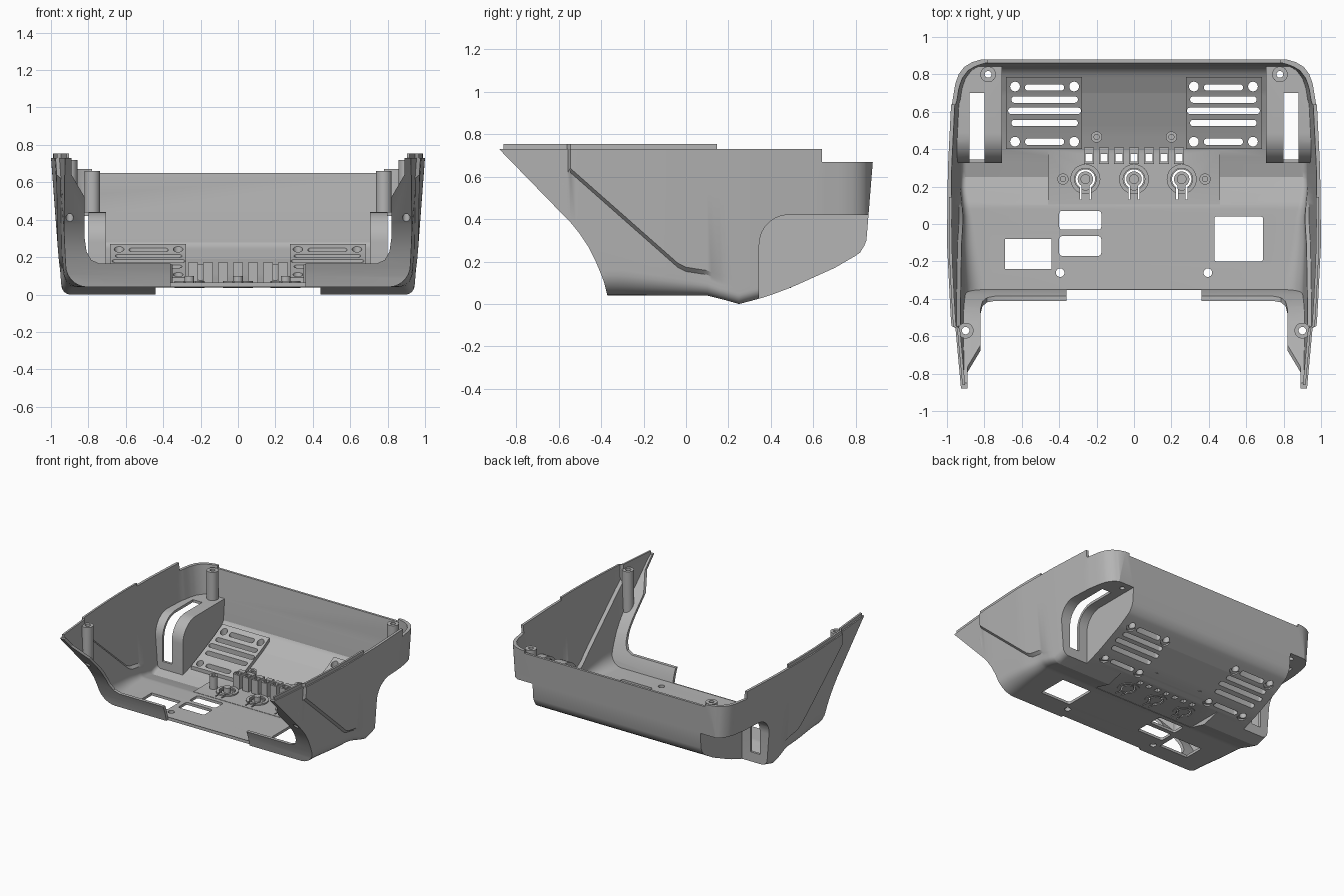
import bpy, bmesh, math

cube = bpy.data.objects.get("Cube")
if cube:
    bpy.data.objects.remove(cube, do_unlink=True)

T = 0.02        # wall thickness
gray = bpy.data.materials.new("light gray plastic")
gray.use_nodes = True
gray.diffuse_color = (0.46, 0.46, 0.46, 1)
gray.node_tree.nodes["Principled BSDF"].inputs["Base Color"].default_value = (0.46, 0.46, 0.46, 1)


def finish(name, bm):
    bmesh.ops.recalc_face_normals(bm, faces=bm.faces)
    me = bpy.data.meshes.new(name)
    bm.to_mesh(me)
    bm.free()
    ob = bpy.data.objects.new(name, me)
    bpy.context.collection.objects.link(ob)
    return ob


def make(name, *solids):
    """Each solid is (axis, outline, low, high)."""
    bm = bmesh.new()
    place = {"x": lambda a, b, c: (c, a, b),
             "y": lambda a, b, c: (a, c, b),
             "z": lambda a, b, c: (a, b, c)}
    for axis, pts, lo, hi in solids:
        ends = [[bm.verts.new(place[axis](a, b, c)) for a, b in pts] for c in (lo, hi)]
        bm.faces.new(ends[0])
        bm.faces.new(ends[1])
        for i in range(len(pts)):
            j = (i + 1) % len(pts)
            bm.faces.new((ends[0][i], ends[0][j], ends[1][j], ends[1][i]))
    return finish(name, bm)


def combine(ob, tool, op="DIFFERENCE", keep=False):
    mod = ob.modifiers.new("cut", "BOOLEAN")
    mod.operation, mod.solver, mod.object = op, "EXACT", tool
    bpy.context.view_layer.update()
    dg = bpy.context.evaluated_depsgraph_get()
    me = bpy.data.meshes.new_from_object(ob.evaluated_get(dg))
    ob.modifiers.clear()
    ob.data = me
    if not keep:
        bpy.data.objects.remove(tool, do_unlink=True)


def arc(cx, cy, r, a0, a1, n):
    return [(cx + r * math.cos(math.radians(a0 + (a1 - a0) * i / n)),
             cy + r * math.sin(math.radians(a0 + (a1 - a0) * i / n))) for i in range(n + 1)]


def circle(cx, cy, r, n=24):
    return arc(cx, cy, r, 0, 360, n)[:-1]


def rect(x0, x1, y0, y1, r=0):
    if not r:
        return [(x0, y0), (x1, y0), (x1, y1), (x0, y1)]
    return (arc(x1 - r, y1 - r, r, 0, 90, 5) + arc(x0 + r, y1 - r, r, 90, 180, 5)
            + arc(x0 + r, y0 + r, r, 180, 270, 5) + arc(x1 - r, y0 + r, r, 270, 360, 5))


def interp(table, t):
    for (a, va), (b, vb) in zip(table, table[1:]):
        if t <= b:
            return va + (vb - va) * max(0, (t - a) / (b - a))
    return table[-1][1]


WIDTH = [(-1, .93), (-.88, .945), (-.5, .98), (-.1, 1), (.3, .995), (.64, .978), (.75, .96),
         (.8, .942), (.84, .912), (.865, .87), (.88, .82), (.95, .72)]
BELLY = [(.1, .04), (.18, .02), (.25, 0), (.38, .035), (.5, .08), (.7, .17),
         (.8, .228), (.83, .25), (.85, .3), (.95, .4)]
STEP = [(.05, .02), (.2, 0)]
ROUND = [(-.3, .12), (.15, .05)]


# Hull: U-shaped sections lofted along y, with the diagonal side step
def section(y, t):
    zb = interp(BELLY, y) + t
    r = interp(ROUND, y) - t
    w = interp(WIDTH, y + (t if y > .64 else 0)) - t
    d = interp(STEP, y)
    front = y < -.55
    zc = .6 if front else max(.58 - (y + .5) * .883, zb + r + .04)
    wall = lambda z, inset: w - inset - .055 * (.73 - z) / .73
    upper = d if front else 0
    pts = [(wall(z, upper), z) for z in (.9, (.92 + zc) / 2, zc + .02)]
    foot = zb + r
    pts += [(wall(z, d), z) for z in (zc, (zc + foot) / 2)]
    pts += arc(wall(foot, d) - r, foot, r, 0, -90, 7)
    return pts + [(-x, z) for x, z in reversed(pts)]


def hull(name, t):
    ys = [-1 + .04 * i for i in range(41)] + [.64 + .02 * i for i in range(15)]
    ys = sorted(ys + [-.556, -.545, .1, .18, .25, .85, .865])
    bm = bmesh.new()
    rings = [[bm.verts.new((x, y, z)) for x, z in section(y, t)] for y in ys]
    n = len(rings[0])
    for a, b in zip(rings, rings[1:]):
        for i in range(n):
            j = (i + 1) % n
            bm.faces.new((a[i], a[j], b[j], b[i]))
    bm.faces.new(rings[0])
    bm.faces.new(rings[-1])
    return finish(name, bm)


# Side outlines that trim the hull and its hollow
FRONT = [(-.88, .73), (-.54, .38), (-.5, .33), (-.46, .27), (-.425, .2), (-.4, .14), (-.385, .1), (-.37, .04), (-.368, -.1)]
outer_side = FRONT + [(.83, -.1), (.85, .3), (.88, .67), (.64, .67), (.64, .73)]
inner_side = ([(-.96, .842)] + [(y + .022, z + .008) for y, z in FRONT[1:]]
              + [(.81, -.1), (.83, .3), (.866, .72), (.87, .842)])
shell = hull("shell", 0)
combine(shell, make("trim", ("x", outer_side, -1.5, 1.5)), "INTERSECT")
envelope = shell.copy()
envelope.data = shell.data.copy()
bpy.context.collection.objects.link(envelope)
hollow = hull("hollow", T)
combine(hollow, make("trim", ("x", inner_side, -1.5, 1.5)), "INTERSECT")

# Rear corner pockets with a rounded ceiling, and the flat centre floor
for body, t in ((shell, 0), (hollow, T)):
    y0 = .345 - t
    pocket = [(y0, -.3)] + arc(.485, .28, .14 + t, 180, 90, 10) + [(1.2, .42 + t), (1.2, -.3)]
    for lo, hi in ((.725 - t, 1.3), (-1.3, -.725 + t)):
        combine(body, make("pocket", ("x", pocket, lo, hi)))
    combine(body, make("flat", ("z", rect(-.44 - t, .44 + t, .105, .5), -.3, .041 + t)))
combine(shell, hollow)

# Open front between the two arms, and the lowered rear rim
half = [(.36, -.2), (.36, .165), (.74, .165), (.785, .185), (.81, .23), (.82, .3),
        (.82, .52), (.89, .64), (.89, 1.2)]
combine(shell, make("opening", ("y", half + [(-x, z) for x, z in reversed(half)], -1.5, -.352)))
combine(shell, make("rim_cut", ("z", rect(-.78, .78, .8, 1), .65, 1)))

# Openings in the floor, vents, pockets and posts
BUTTONS = (-.26, 0, .255)
LIGHTS = [.08 * i for i in range(-3, 4)]
flat_holes = [rect(-.69, -.44, -.24, -.08), rect(.43, .69, -.2, .04, .012),
              rect(-.4, -.175, -.03, .07, .015), rect(-.4, -.175, -.17, -.065, .015)]
flat_holes += [rect(x - .018, x + .018, .335, .375) for x in LIGHTS]
for x in BUTTONS:
    flat_holes.append([(x + .03, .13)] + arc(x, .24, .052, -55, 235, 24)
                      + [(x - .03, .13), (x - .021, .13)]
                      + arc(x, .24, .041, 239, -59, 24) + [(x + .021, .13)])
deep, bores = [], []
for s in (-1, 1):
    flat_holes.append(circle(s * .395, -.26, .023))
    for y, reach in ((.73, .105), (.665, .178), (.605, .195), (.54, .178), (.44, .105)):
        c = s * .478
        flat_holes.append(rect(c - reach, c + reach, y - .017, y + .017, .0165))
    for x in (.32, .636):
        for y in (.44, .735):
            flat_holes.append(circle(s * x, y, .026))
            bores.append(("z", circle(s * x, y, .04), -.3, interp(BELLY, y)))
    deep += [("z", circle(s * .78, .8, .018), -.3, .9), ("z", circle(s * .9, -.57, .02), -.3, .9)]
    deep.append(("x", rect(.3, .7, .1, .5), *sorted((s * .8, s * .88))))
combine(shell, make("bores", *bores))
holes = make("holes", *([("z", p, -.3, .4) for p in flat_holes] + deep))

# Fittings inside the shell
drilled = [shell]
plain = []
pad = [(.4, .056), (.5, .09), (.7, .18), (.785, .235), (.785, .27), (.7, .222), (.5, .132), (.4, .09)]
for s, side in ((1, "left"), (-1, "right")):
    lo, hi = sorted((s * .278, s * .685))
    drilled.append(make("vent_pad_" + side, ("x", pad, lo, hi)))
    drilled.append(make("rear_post_" + side, ("z", circle(s * .78, .8, .042), .43, .66)))
    post = make("front_post_" + side, ("z", circle(s * .9, -.57, .042), .3, .72))
    combine(post, envelope, "INTERSECT", keep=True)
    drilled.append(post)
    for name, x, y, z0 in (("button_boss_", .38, .24, .05), ("light_boss_", .2, .465, .075)):
        boss = make(name + side, ("z", circle(s * x, y, .03), z0, .16))
        combine(boss, make("bore", ("z", circle(s * x, y, .014), .1, .3)))
        plain.append(boss)
    ys = [-.86, -.7, -.56, -.545, -.4, -.2, 0, .145]
    edge = [(interp(WIDTH, y) - (.02 if y < -.55 else 0), y) for y in ys]
    strip = [(s * (x - .009), y) for x, y in edge] + [(s * (x - .024), y) for x, y in reversed(edge)]
    plain.append(make("rim_lip_" + side, ("z", strip, .715, .755)))
for i, x in enumerate(BUTTONS):
    collar = make("button_collar_%d" % i, ("z", circle(x, .24, .08, 32), .036, .072))
    combine(collar, make("bore", ("z", circle(x, .24, .058, 32), -.1, .3)))
    drilled.append(collar)
    plain.append(make("button_stem_%d" % i, ("z", circle(x, .24, .026), .05, .1)))
for i, x in enumerate(LIGHTS):
    drilled.append(make("light_housing_%d" % i, ("z", rect(x - .027, x + .027, .32, .41), .05, .17)))
for ob in drilled:
    combine(ob, holes, keep=True)
for helper in (holes, envelope):
    bpy.data.objects.remove(helper, do_unlink=True)

# Colour and shading
bpy.ops.object.select_all(action="DESELECT")
for ob in drilled + plain:
    ob.data.materials.clear()
    ob.data.materials.append(gray)
    ob.select_set(True)
bpy.context.view_layer.objects.active = shell
bpy.ops.object.shade_smooth_by_angle(angle=math.radians(28))
